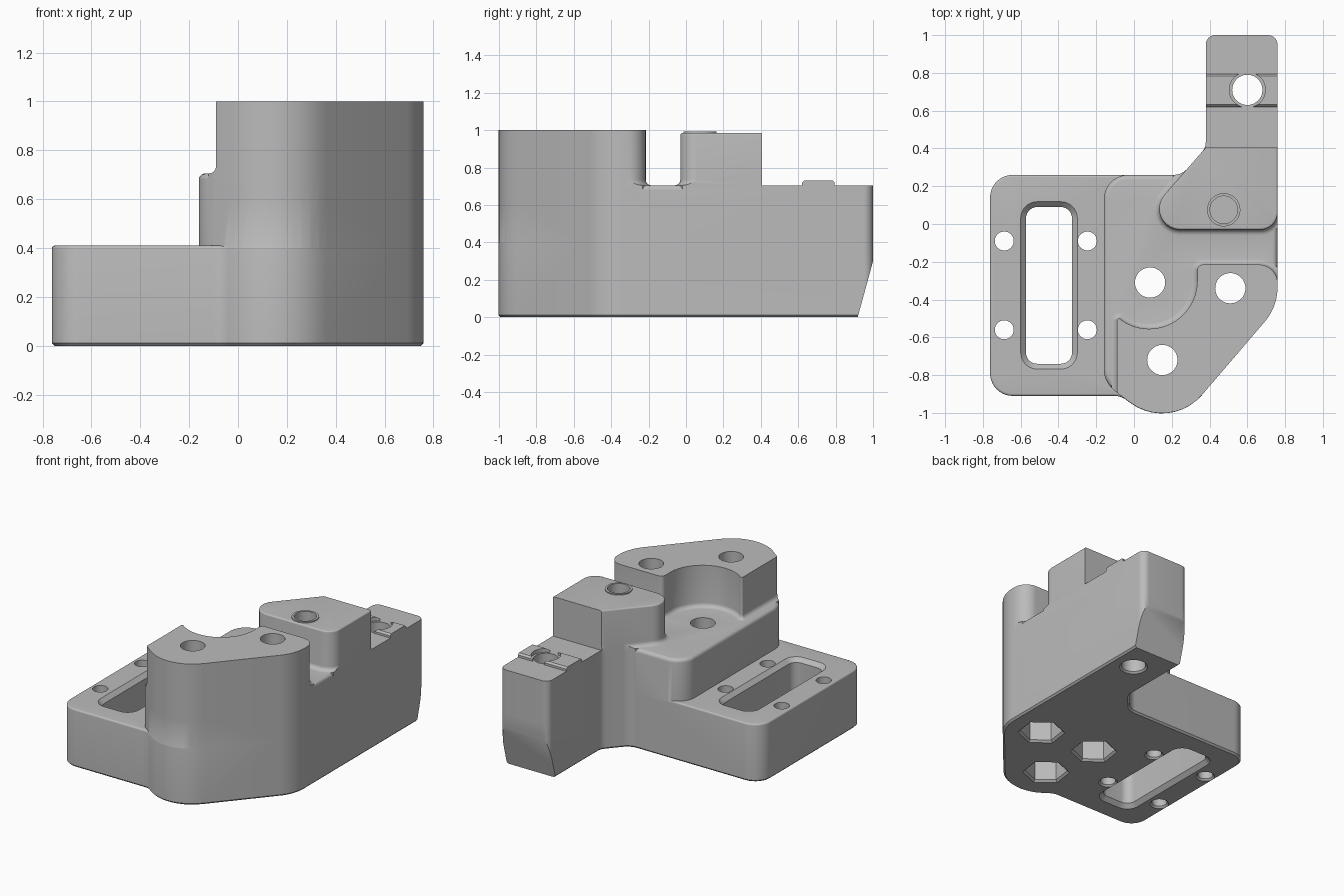
import bpy, bmesh
from math import sin, cos, tan, pi, radians
from mathutils import Vector

cube = bpy.data.objects.get("Cube")
if cube:
    bpy.data.objects.remove(cube, do_unlink=True)

grey = bpy.data.materials.new("plain grey")
grey.use_nodes = True
colour = (0.5, 0.5, 0.5, 1)
grey.diffuse_color = colour
grey.node_tree.nodes["Principled BSDF"].inputs["Base Color"].default_value = colour


def rounded(corners, steps=10):
    """Counter-clockwise outline from (x, y, radius) corners."""
    out = []
    for i, c in enumerate(corners):
        p = Vector(c[:2])
        r = c[2] if len(c) > 2 else 0
        if r == 0:
            out.append(p)
            continue
        a = (Vector(corners[i - 1][:2]) - p).normalized()
        b = (Vector(corners[(i + 1) % len(corners)][:2]) - p).normalized()
        half = a.angle(b) / 2
        centre = p + (a + b).normalized() * (r / sin(half))
        start = p + a * (r / tan(half)) - centre
        end = p + b * (r / tan(half)) - centre
        sweep = start.angle_signed(end)
        for k in range(steps + 1):
            t = -sweep * k / steps
            out.append(centre + Vector((start.x * cos(t) - start.y * sin(t),
                                        start.x * sin(t) + start.y * cos(t))))
    return out


def grown(points, d):
    """Outline moved outward by d."""
    out = []
    for i, p in enumerate(points):
        a = (p - points[i - 1]).normalized()
        b = (points[(i + 1) % len(points)] - p).normalized()
        n, m = Vector((a.y, -a.x)), Vector((b.y, -b.x))
        out.append(p + (n + m) * (d / (1 + n.dot(m))))
    return out


def solid(name, outline, rings):
    """Stack an outline through (offset, z) rings and cap both ends."""
    bm = bmesh.new()
    loops = [[bm.verts.new((p.x, p.y, z)) for p in grown(outline, d)] for d, z in rings]
    n = len(outline)
    for low, high in zip(loops, loops[1:]):
        for i in range(n):
            j = (i + 1) % n
            bm.faces.new((low[i], low[j], high[j], high[i]))
    bm.faces.new(loops[0][::-1])
    bm.faces.new(loops[-1])
    mesh = bpy.data.meshes.new(name)
    bm.to_mesh(mesh)
    bm.free()
    mesh.materials.append(grey)
    obj = bpy.data.objects.new(name, mesh)
    bpy.context.collection.objects.link(obj)
    return obj


def combine(target, tool, operation):
    mod = target.modifiers.new("combine", "BOOLEAN")
    mod.operation, mod.solver, mod.object = operation, "EXACT", tool
    bpy.context.view_layer.objects.active = target
    bpy.ops.object.modifier_apply(modifier=mod.name)
    bpy.data.objects.remove(tool, do_unlink=True)


def circle(x, y, r, n=48, turn=0):
    return [Vector((x + r * cos(turn + 2 * pi * k / n),
                    y + r * sin(turn + 2 * pi * k / n))) for k in range(n)]


def box(x0, x1, y0, y1, r=0):
    return rounded([(x0, y0, r), (x1, y0, r), (x1, y1, r), (x0, y1, r)])


def quarter(r, z, concave):
    """Rings of a rounded edge: a foot flaring out, or a top rolling in."""
    angles = [pi / 2 * k / 5 for k in range(6)]
    if concave:
        return [(r - r * sin(t), z + r - r * cos(t)) for t in angles]
    return [(r * cos(t) - r, z - r + r * sin(t)) for t in angles]


FLOOR = 0.705
right_side = [(0.191, -1.103, 0.28), (0.76, -0.438, 0.28), (0.76, 1, 0.05),
              (0.38, 1, 0.05), (0.38, 0.405, 0.08), (0.254, 0.26, 0.1)]
main_outline = rounded([(-0.16, -0.84, 0.15)] + right_side + [(-0.16, 0.26, 0.13)])
base_outline = rounded([(-0.07, -0.91, 0.1)] + right_side
                       + [(-0.762, 0.26, 0.12), (-0.762, -0.91, 0.12)])

# Low flange with eased edges, and the middle block standing on it
body = solid("bracket_body", base_outline,
             [(-0.012, 0), (0, 0.012)] + quarter(0.012, 0.41, False))
middle = solid("middle_block", main_outline, [(0, 0.1)] + quarter(0.025, FLOOR, False))

# Front tower with a round bite and a filleted foot
bite = [(0.08 + 0.255 * cos(radians(-a)), -0.3 + 0.255 * sin(radians(-a)))
        for a in range(0, 126, 5)]
front = rounded([(-0.09, -1.2), (1, -1.2), (1, -0.4), (0.76, -0.36), (0.76, -0.215, 0.1),
                 (0.335, -0.215, 0.03)] + bite + [(-0.09, -0.49, 0.01)])
upper = solid("front_tower", front, [(0.03, 0.6)] + quarter(0.03, FLOOR, True) + [(0, 1)])

# Rear tower with a sloping side, cut square where the arm begins
rear = rounded([(0.002, -0.03, 0.11), (0.76, -0.03, 0.09), (0.76, 0.6), (0.38, 0.6),
                (0.38, 0.405)])
rear_tower = solid("rear_tower", rear,
                   [(0.03, 0.6)] + quarter(0.03, FLOOR, True) + quarter(0.01, 0.985, False))
combine(upper, rear_tower, "UNION")
combine(upper, solid("arm_clearance", box(0, 1, 0.405, 1.3), [(0, 0.5), (0, 1.2)]), "DIFFERENCE")

# Flat arm top and the raised rail around its hole
combine(upper, solid("arm_top", box(0.3, 0.9, 0.38, 1.2), [(0, 0.6), (0, FLOOR)]), "UNION")
rail = solid("arm_rail", box(0.3, 0.9, 0.62, 0.795), [(0, 0.65), (0, 0.72), (-0.012, 0.732)])
combine(rail, solid("rail_gap", circle(0.6, 0.71, 0.095), [(0, FLOOR), (0, 0.8)]), "DIFFERENCE")
combine(upper, rail, "UNION")

# Trim the upper parts flush with the sides, then join everything
combine(upper, solid("side_trim", main_outline, [(0, 0.5), (0, 1.2)]), "INTERSECT")
combine(body, middle, "UNION")
combine(body, upper, "UNION")

# Blind hole with a thin collar on the rear tower
combine(body, solid("collar", circle(0.475, 0.075, 0.088), [(0, 0.9), (0, 0.993)]), "UNION")
combine(body, solid("blind_hole", circle(0.475, 0.075, 0.073), [(0, 0.65), (0, 1.1)]), "DIFFERENCE")

# Through bolt holes with hexagonal nut pockets underneath
for x, y in [(0.085, -0.31), (0.51, -0.34), (0.15, -0.72)]:
    combine(body, solid("bolt_hole", circle(x, y, 0.08), [(0, -0.1), (0, 1.1)]), "DIFFERENCE")
    pocket = solid("nut_pocket", circle(x, y, 0.138, 6, radians(22)),
                   [(0.014, -0.01), (0.014, 0), (0, 0.014), (0, 0.3)])
    combine(body, pocket, "DIFFERENCE")

# Arm hole and four small flange holes, eased at the bottom
for x, y, r in [(0.6, 0.71, 0.08)] + [(x, y, 0.05) for x in (-0.687, -0.247) for y in (-0.09, -0.56)]:
    hole = solid("round_hole", circle(x, y, r), [(0.012, -0.01), (0.012, 0), (0, 0.012), (0, 1.1)])
    combine(body, hole, "DIFFERENCE")

# Long slot with chamfered rims
slot = solid("long_slot", box(-0.572, -0.328, -0.74, 0.09, 0.06),
             [(0.028, -0.01), (0.028, 0), (0, 0.028), (0, 0.382), (0.028, 0.41), (0.028, 0.5)])
combine(body, slot, "DIFFERENCE")

# Sloping underside at the end of the arm
wedge = solid("arm_slope", box(0.2, 0.9, 0.918, 1.3), [(0, -0.01), (0, 0.3)])
for v in wedge.data.vertices:
    if v.co.y < 1:
        v.co.y = 0.918 + 0.082 * v.co.z / 0.3
combine(body, wedge, "DIFFERENCE")

# Smooth shading with crisp edges
bpy.ops.object.select_all(action="DESELECT")
body.select_set(True)
bpy.context.view_layer.objects.active = body
bpy.ops.object.shade_smooth_by_angle(angle=radians(30))
